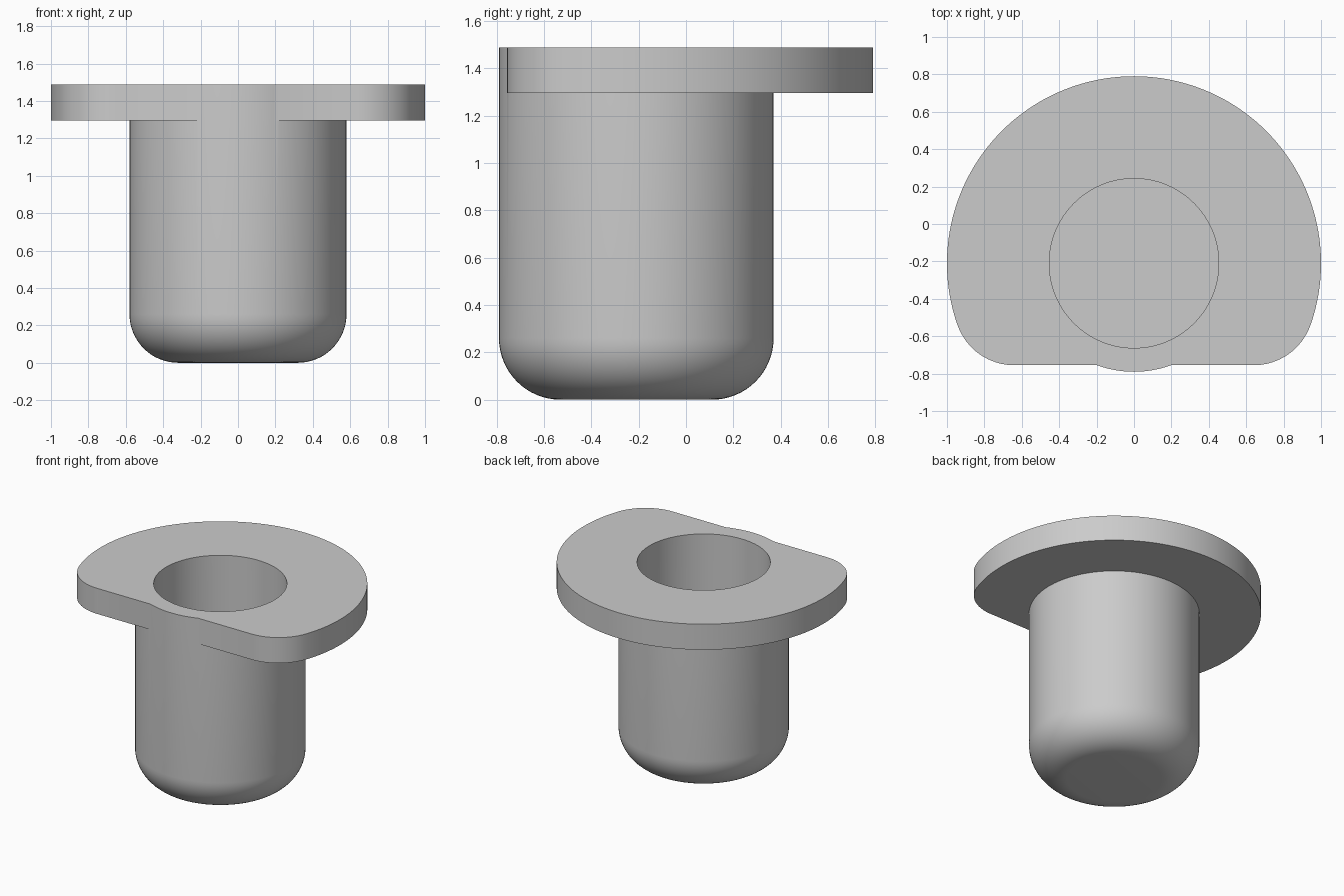
import bpy, bmesh
from math import sin, cos, pi, atan2, radians

if "Cube" in bpy.data.objects:
    bpy.data.objects.remove(bpy.data.objects["Cube"], do_unlink=True)

AXIS_Y = -0.21                    # shared axis of cup, bore and flange
TOP, FLANGE_BOTTOM = 1.487, 1.295
BODY_R, BORE_R, FLOOR = 0.58, 0.453, 0.13
EDGE_R = 0.26                     # rounding of the cup's bottom edge
FLAT_Y = -0.545                   # flat front of the flange, from the axis
CORNER_X, CORNER_R = 0.64, 0.322  # rounded flange corners

grey = bpy.data.materials.new("light grey")
grey.use_nodes = True
colour = (0.6, 0.6, 0.6, 1)
grey.diffuse_color = colour
grey.node_tree.nodes["Principled BSDF"].inputs["Base Color"].default_value = colour


def arc(cx, cy, r, start, end, steps):
    angles = [start + (end - start) * i / steps for i in range(steps + 1)]
    return [(cx + r * cos(a), cy + r * sin(a)) for a in angles]


def finish(name, bm):
    bmesh.ops.remove_doubles(bm, verts=bm.verts, dist=1e-5)
    bmesh.ops.recalc_face_normals(bm, faces=bm.faces)
    mesh = bpy.data.meshes.new(name)
    bm.to_mesh(mesh)
    bm.free()
    mesh.materials.append(grey)
    obj = bpy.data.objects.new(name, mesh)
    obj.location.y = AXIS_Y
    bpy.context.collection.objects.link(obj)
    return obj


def prism(name, outline, z0, z1):
    bm = bmesh.new()
    face = bm.faces.new([bm.verts.new((x, y, z0)) for x, y in outline])
    side = bmesh.ops.extrude_face_region(bm, geom=[face])
    verts = [v for v in side["geom"] if isinstance(v, bmesh.types.BMVert)]
    bmesh.ops.translate(bm, verts=verts, vec=(0, 0, z1 - z0))
    return finish(name, bm)


def lathe(name, profile, steps=128):
    bm = bmesh.new()
    verts = [bm.verts.new((r, 0, z)) for r, z in profile]
    edges = [bm.edges.new(pair) for pair in zip(verts, verts[1:])]
    bmesh.ops.spin(bm, geom=verts + edges, cent=(0, 0, 0), axis=(0, 0, 1),
                   angle=2 * pi, steps=steps, use_merge=True)
    return finish(name, bm)


def combine(target, tool, operation):
    mod = target.modifiers.new(operation.lower(), "BOOLEAN")
    mod.operation, mod.object, mod.solver = operation, tool, "EXACT"
    bpy.context.view_layer.objects.active = target
    bpy.ops.object.modifier_apply(modifier=mod.name)
    bpy.data.objects.remove(tool, do_unlink=True)


# Cup body with a rounded bottom edge
body = lathe("flanged_cup", [(0, 0)]
             + arc(BODY_R - EDGE_R, EDGE_R, EDGE_R, -pi / 2, 0, 16)
             + [(BODY_R, TOP), (0, TOP)])

# Round flange with a flat front and rounded corners
corner_y = FLAT_Y + CORNER_R
join = atan2(corner_y, CORNER_X)
outline = (arc(CORNER_X, corner_y, CORNER_R, -pi / 2, join, 16)
           + arc(0, 0, 1, join, pi - join, 128)[1:]
           + arc(-CORNER_X, corner_y, CORNER_R, pi - join, 3 * pi / 2, 16)[1:])
flange = prism("flange", outline, FLANGE_BOTTOM, TOP)
combine(body, flange, "UNION")

# Blind bore from the top
bore = prism("bore_cutter", arc(0, 0, BORE_R, 0, 2 * pi, 128)[:-1], FLOOR, TOP + 0.2)
bore.hide_render = True
combine(body, bore, "DIFFERENCE")

bpy.ops.object.select_all(action="DESELECT")
body.select_set(True)
bpy.context.view_layer.objects.active = body
bpy.ops.object.shade_smooth_by_angle(angle=radians(30))
